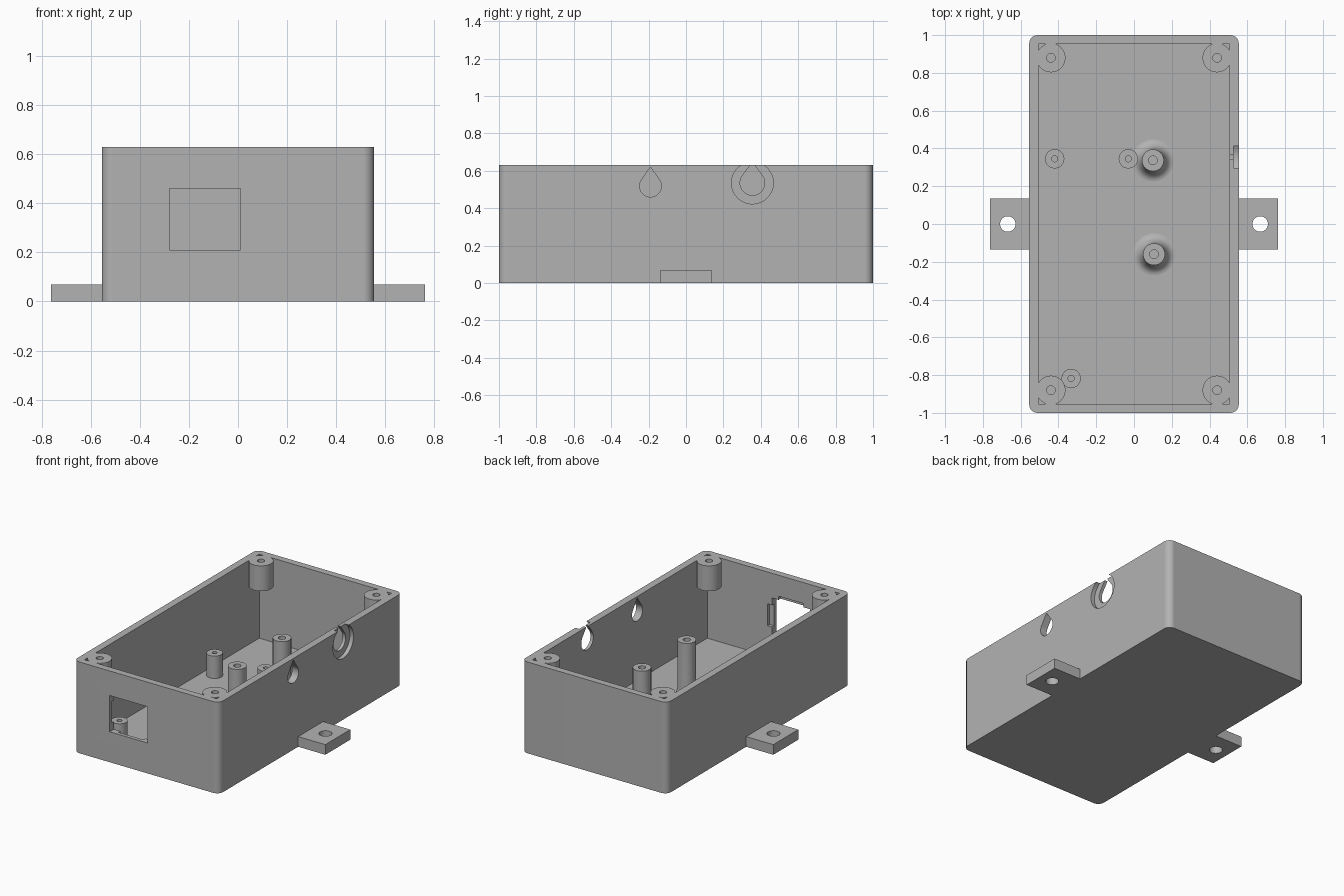
import bpy, bmesh, math
from mathutils import Vector, Matrix

if "Cube" in bpy.data.objects:
    bpy.data.objects.remove(bpy.data.objects["Cube"], do_unlink=True)

# Single plastic colour
grey = bpy.data.materials.new("grey_plastic")
grey.use_nodes = True
COLOR = (0.45, 0.45, 0.45, 1)
grey.diffuse_color = COLOR
grey.node_tree.nodes["Principled BSDF"].inputs["Base Color"].default_value = COLOR

# Main dimensions
HALF_X, HALF_Y, HEIGHT = 0.555, 1.0, 0.63
IN_X, IN_Y, FLOOR = 0.505, 0.953, 0.05


def finish(name, bm):
    bmesh.ops.recalc_face_normals(bm, faces=bm.faces)
    mesh = bpy.data.meshes.new(name)
    bm.to_mesh(mesh)
    bm.free()
    mesh.materials.append(grey)
    obj = bpy.data.objects.new(name, mesh)
    bpy.context.collection.objects.link(obj)
    return obj


def prism(name, outline, lo, hi, axis="z"):
    """Extrude a 2D outline from lo to hi along an axis."""
    place = {"z": lambda a, b: (a, b, lo), "x": lambda a, b: (lo, a, b)}[axis]
    depth = Vector((0, 0, hi - lo)) if axis == "z" else Vector((hi - lo, 0, 0))
    bm = bmesh.new()
    face = bm.faces.new([bm.verts.new(place(a, b)) for a, b in outline])
    new = bmesh.ops.extrude_face_region(bm, geom=[face], use_keep_orig=True)["geom"]
    moved = [v for v in new if isinstance(v, bmesh.types.BMVert)]
    bmesh.ops.translate(bm, verts=moved, vec=depth)
    return finish(name, bm)


def box(name, x, y, z):
    return prism(name, [(x[0], y[0]), (x[1], y[0]), (x[1], y[1]), (x[0], y[1])], *z)


def arc(cx, cy, r, start, end, steps):
    angles = [math.radians(start + (end - start) * i / steps) for i in range(steps + 1)]
    return [(cx + r * math.cos(t), cy + r * math.sin(t)) for t in angles]


def circle(cx, cy, r, steps=48):
    return arc(cx, cy, r, 0, 360, steps)[:-1]


def teardrop(cy, cz, r, tip):
    """Circle drawn out to a point at height tip."""
    lean = math.degrees(math.asin(r / (tip - cz)))
    return arc(cy, cz, r, 180 - lean, 360 + lean, 36) + [(cy, tip)]


def lathe(name, profile, x, y):
    bm = bmesh.new()
    verts = [bm.verts.new((r, 0, z)) for r, z in profile]
    edges = [bm.edges.new(pair) for pair in zip(verts, verts[1:])]
    bmesh.ops.spin(bm, geom=verts + edges, cent=(0, 0, 0), axis=(0, 0, 1),
                   angle=math.tau, steps=40, use_merge=True)
    bmesh.ops.remove_doubles(bm, verts=bm.verts, dist=0.0001)
    bmesh.ops.translate(bm, verts=bm.verts, vec=(x, y, 0))
    return finish(name, bm)


def combine(obj, tool, operation="DIFFERENCE"):
    mod = obj.modifiers.new("combine", "BOOLEAN")
    mod.operation, mod.solver, mod.object = operation, "EXACT", tool
    bpy.context.view_layer.objects.active = obj
    bpy.ops.object.modifier_apply(modifier=mod.name)
    bpy.data.objects.remove(tool, do_unlink=True)


def smooth(obj):
    bpy.ops.object.select_all(action="DESELECT")
    obj.select_set(True)
    bpy.context.view_layer.objects.active = obj
    bpy.ops.object.shade_smooth_by_angle(angle=math.radians(30))


# Open case with rounded vertical corners
R = 0.045
outline = []
for i, (sx, sy) in enumerate([(1, 1), (-1, 1), (-1, -1), (1, -1)]):
    outline += arc(sx * (HALF_X - R), sy * (HALF_Y - R), R, 90 * i, 90 * i + 90, 8)
case = prism("case", outline, 0, HEIGHT)
combine(case, box("cavity", (-IN_X, IN_X), (-IN_Y, IN_Y), (FLOOR, 1)))

# Lid screw bosses hanging in the corners
for sx in (-1, 1):
    for sy in (-1, 1):
        low = HEIGHT - 0.175
        boss = lathe("boss", [(0, low), (0.077, low), (0.077, HEIGHT), (0.023, HEIGHT),
                              (0.023, low + 0.02), (0, low + 0.02)], sx * 0.44, sy * 0.88)
        combine(case, boss, "UNION")

# Socket window in the front wall, with clip pockets on its inner side
WX, WZ = (-0.28, 0.01), (0.21, 0.46)
combine(case, box("window", WX, (-1.1, -0.9), WZ))
pocket_y = (-0.975, -0.9)
combine(case, box("side_pockets", (WX[0] - 0.035, WX[1] + 0.035), pocket_y, (0.26, 0.41)))
combine(case, box("end_pockets", (WX[0] + 0.05, WX[1] - 0.05), pocket_y,
                  (WZ[0] - 0.025, WZ[1] + 0.025)))

# Cable holes in the side wall, one with a round recess
combine(case, prism("small_hole", teardrop(-0.19, 0.518, 0.058, 0.62), 0.45, 0.7, "x"))
combine(case, prism("large_hole", teardrop(0.355, 0.535, 0.066, 0.645), 0.45, 0.7, "x"))
combine(case, prism("recess", circle(0.355, 0.535, 0.112), 0.527, 0.7, "x"))
smooth(case)
weighted = case.modifiers.new("flat_walls", "WEIGHTED_NORMAL")
weighted.keep_sharp = True

# Mounting tabs with screw holes
for side, name in ((1, "left_tab"), (-1, "right_tab")):
    tab = box(name, sorted((side * HALF_X, side * 0.762)), (-0.136, 0.136), (0, 0.07))
    combine(tab, prism("tab_hole", circle(side * 0.668, 0, 0.041), -0.1, 0.2))
    smooth(tab)

# Short board posts
for i, (x, y) in enumerate([(-0.42, 0.345), (-0.03, 0.345), (-0.333, -0.818)]):
    smooth(lathe(f"short_post_{i + 1}", [(0.051, FLOOR), (0.051, 0.205), (0.016, 0.205),
                                         (0.016, 0.08), (0, 0.08)], x, y))

# Tall posts with a flared foot
foot = [(0.111 - 0.053 * math.sin(t), FLOOR + 0.09 * (1 - math.cos(t)))
        for t in (math.pi / 2 * i / 8 for i in range(9))]
for i, (x, y) in enumerate([(0.1, 0.337), (0.106, -0.16)]):
    smooth(lathe(f"tall_post_{i + 1}", foot + [(0.058, 0.45), (0.023, 0.45),
                                               (0.023, 0.2), (0, 0.2)], x, y))
